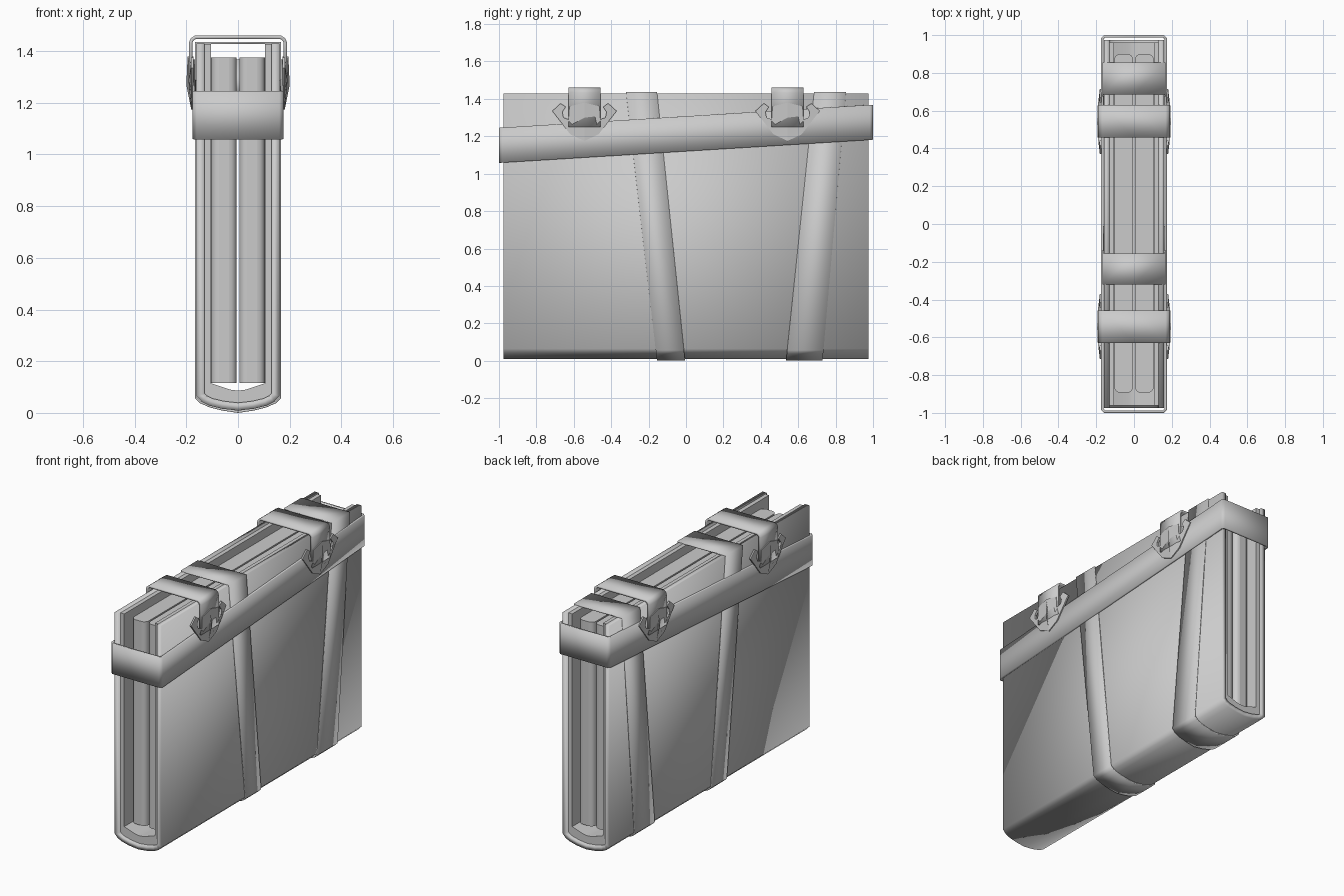
import bpy, bmesh, math

cube = bpy.data.objects.get("Cube")
if cube:
    bpy.data.objects.remove(cube, do_unlink=True)

grey = bpy.data.materials.new("plain grey")
grey.use_nodes = True
grey.diffuse_color = (0.6, 0.6, 0.6, 1)
grey.node_tree.nodes["Principled BSDF"].inputs["Base Color"].default_value = (0.6, 0.6, 0.6, 1)


def make(name, verts, faces, thickness=0, bevel=0, segments=3, mirror=False):
    """Mesh object with optional solidify, bevel and x mirror."""
    mesh = bpy.data.meshes.new(name)
    mesh.from_pydata(verts, [], faces)
    bm = bmesh.new()
    bm.from_mesh(mesh)
    bmesh.ops.recalc_face_normals(bm, faces=bm.faces)
    bm.to_mesh(mesh)
    bm.free()
    obj = bpy.data.objects.new(name, mesh)
    bpy.context.collection.objects.link(obj)
    mesh.materials.append(grey)
    if thickness:
        m = obj.modifiers.new("thickness", 'SOLIDIFY')
        m.thickness, m.offset, m.use_even_offset = thickness, 0, True
    if bevel:
        m = obj.modifiers.new("rounding", 'BEVEL')
        m.width, m.segments = bevel, segments
    if mirror:
        obj.modifiers.new("mirror", 'MIRROR')
    bpy.ops.object.select_all(action='DESELECT')
    obj.select_set(True)
    bpy.context.view_layer.objects.active = obj
    bpy.ops.object.shade_smooth_by_angle(angle=math.radians(35))
    return obj


def band(name, edge_a, edge_b, thickness, closed=False):
    """Ribbon between two edges, given thickness about its middle."""
    n = len(edge_a)
    faces = [(i, (i + 1) % n, n + (i + 1) % n, n + i) for i in range(n if closed else n - 1)]
    return make(name, edge_a + edge_b, faces, thickness)


def prism(name, near, far, **options):
    """Solid between two matching outlines."""
    n = len(near)
    faces = [tuple(range(n)), tuple(range(2 * n - 1, n - 1, -1))]
    faces += [(i, (i + 1) % n, n + (i + 1) % n, n + i) for i in range(n)]
    return make(name, near + far, faces, **options)


def both_sides(half):
    """Right half of a path, ending on x = 0, continued to the other side."""
    return half + [(-x, z) for x, z in reversed(half[:-1])]


def along_y(path, y):
    return [(x, y, z) for x, z in path]


# Outer U-shaped cover
cover = both_sides([(0.145, 1.43), (0.145, 0.07), (0.13, 0.054), (0.105, 0.042),
                    (0.06, 0.031), (0, 0.024)])
band("outer_cover", along_y(cover, -0.975), along_y(cover, 0.975), 0.03)

# Lining inside the cover, with a thick floor
outside = both_sides([(0.131, 1.428), (0.131, 0.075), (0.1, 0.05), (0, 0.033)])
inside = both_sides([(0.105, 1.428), (0.105, 0.115), (0.03, 0.09), (0, 0.086)])
n = len(outside)
lining = [along_y(p, y) for y in (-0.96, 0.96) for p in (outside, inside)]
o0, i0, o1, i1 = 0, n, 2 * n, 3 * n
faces = []
for k in range(n - 1):
    faces += [(a + k, a + k + 1, b + k + 1, b + k)
              for a, b in ((o0, i0), (i0, i1), (i1, o1), (o1, o0))]
for k in (0, n - 1):
    faces.append((o0 + k, i0 + k, i1 + k, o1 + k))
make("inner_lining", sum(lining, []), faces)

# Two rounded plates held in the middle
corners = [(0.005, 0.115), (0.104, 0.115), (0.104, 1.375), (0.005, 1.375)]
for side, word in ((1, "left"), (-1, "right")):
    outline = [(side * x, z) for x, z in corners]
    plate = prism(word + "_inner_plate", along_y(outline, -0.893), along_y(outline, 0.9),
                  bevel=0.03, segments=4)
    # Round only the long upright end edges
    bevel = plate.modifiers["rounding"]
    bevel.limit_method = 'WEIGHT'
    weight = plate.data.attributes.new("bevel_weight_edge", 'FLOAT', 'EDGE')
    for e in plate.data.edges:
        a, b = (plate.data.vertices[v].co for v in e.vertices)
        weight.data[e.index].value = 1.0 if abs(a.z - b.z) > 1 else 0.0

# Slanted belt around the whole case
rx, ry, r = 0.169, 0.993, 0.012
ring = [(rx - r, -ry), (rx, -ry + r), (rx, ry - r), (rx - r, ry),
        (-rx + r, ry), (-rx, ry - r), (-rx, -ry + r), (-rx + r, -ry)]
band("slanted_belt",
     [(x, y, 1.12 + 0.062 * y) for x, y in ring],
     [(x, y, 1.307 + 0.062 * y) for x, y in ring], 0.013, closed=True)

# Two leaning straps that wrap over the top and under the bottom
loop = both_sides([(0, 1.432), (0.162, 1.432), (0.162, 0.058), (0.145, 0.041), (0.108, 0.025),
                   (0.06, 0.013), (0, 0.004)])[:-1]
for name, low, high in (("front_strap", (-0.155, -0.005), (-0.32, -0.155)),
                        ("rear_strap", (0.535, 0.73), (0.685, 0.855))):
    edges = [[(x, low[s] + (high[s] - low[s]) * z / 1.432, z) for x, z in loop] for s in (0, 1)]
    band(name, edges[0], edges[1], 0.008, closed=True)

# Two clasps, each a bent bridge ending in barbed points
bridge = both_sides([(0.183, 1.25), (0.183, 1.432), (0.178, 1.445), (0.165, 1.454), (0, 1.454)])
# y, z and outer x of one half of a barbed point
barb = [(0, 1.175, 0.181), (0.075, 1.21, 0.183), (0.172, 1.335, 0.181), (0.127, 1.376, 0.181),
        (0.10, 1.357, 0.183), (0.118, 1.33, 0.185), (0.112, 1.30, 0.188), (0.085, 1.29, 0.192),
        (0.08, 1.36, 0.193), (0, 1.38, 0.195), (0, 1.27, 0.200)]
for word, yc in (("front", -0.543), ("rear", 0.543)):
    band(word + "_clasp_bridge", along_y(bridge, yc - 0.086), along_y(bridge, yc + 0.086), 0.013)
    for s, half in ((-1, "front"), (1, "rear")):
        prism(f"{word}_clasp_{half}_barbs",
              [(0.172, yc + s * y, z) for y, z, x in barb],
              [(x, yc + s * y, z) for y, z, x in barb], mirror=True)
